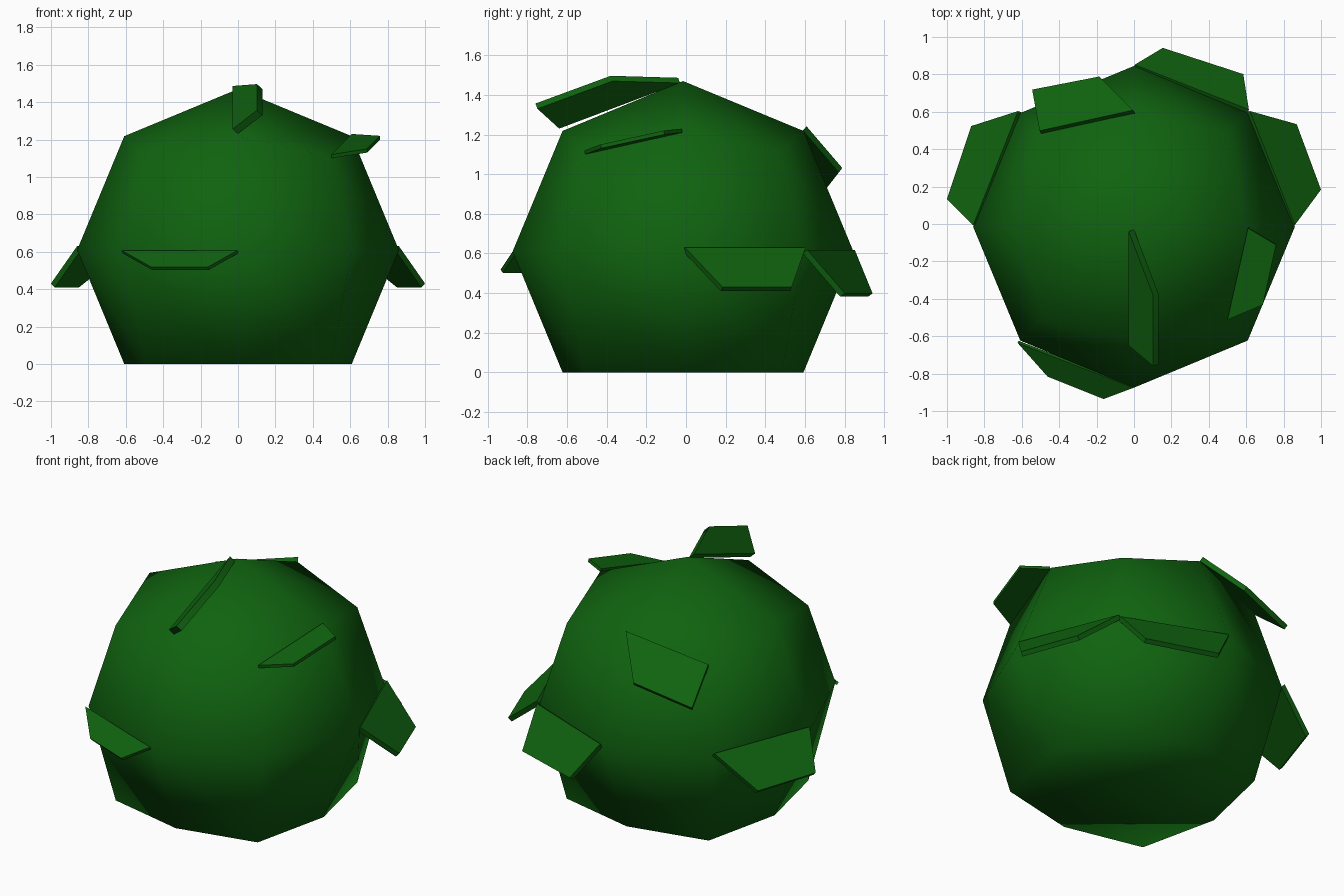
import bpy, bmesh
from mathutils import Vector

cube = bpy.data.objects.get("Cube")
if cube:
    bpy.data.objects.remove(cube, do_unlink=True)

green = bpy.data.materials.new("leaf green")
green.use_nodes = True
color = (0.005, 0.125, 0.005, 1)
green.diffuse_color = color
bsdf = green.node_tree.nodes["Principled BSDF"]
bsdf.inputs["Base Color"].default_value = color
bsdf.inputs["Roughness"].default_value = 0.9


def make_object(name, bm):
    """Turn a bmesh into a smooth shaded green object."""
    bmesh.ops.recalc_face_normals(bm, faces=bm.faces)
    for f in bm.faces:
        f.smooth = True
    mesh = bpy.data.meshes.new(name)
    bm.to_mesh(mesh)
    bm.free()
    mesh.materials.append(green)
    obj = bpy.data.objects.new(name, mesh)
    bpy.context.collection.objects.link(obj)
    return obj


# Bush body: a subdivided cube rounded to a ball, its underside flattened
RADIUS, CENTER = 0.86, Vector((0, -0.015, 0.61))
bm = bmesh.new()
bmesh.ops.create_cube(bm, size=2)
bmesh.ops.subdivide_edges(bm, edges=bm.edges[:], cuts=1, use_grid_fill=True)
for v in bm.verts:
    v.co = v.co.normalized() * RADIUS + CENTER
    if v.co.z < 0.3:
        v.co.z = 0
make_object("bush_body", bm)


# Leaves: thin flaps, two corners on a body edge and two free corners
def leaf(name, corners, thickness=0.03, offset=0):
    bm = bmesh.new()
    face = bm.faces.new([bm.verts.new(c) for c in corners])
    face.normal_update()
    if face.normal.z < 0:
        face.normal_flip()
    normal = face.normal.copy()
    for v in bm.verts:
        v.co += normal * thickness * (offset - 1) / 2
    top = bmesh.ops.extrude_face_region(bm, geom=[face], use_keep_orig=True)["geom"]
    for v in top:
        if isinstance(v, bmesh.types.BMVert):
            v.co += normal * thickness
    obj = make_object(name, bm)
    obj.data.set_sharp_from_angle(angle=0.8)


leaf("top_leaf", [(0, -.03, 1.46), (0, -.64, 1.23), (.13, -.75, 1.33), (.13, -.37, 1.47)], 0.04, 1)
leaf("front_leaf", [(-.62, -.63, .6), (0, -.87, .6), (-.16, -.93, .51), (-.46, -.81, .51)], 0.02)
leaf("left_leaf", [(.85, -.01, .62), (.61, .6, .62), (.86, .53, .42), (.99, .18, .42)])
leaf("right_leaf", [(-.85, -.01, .62), (-.61, .6, .62), (-.86, .52, .42), (-.99, .13, .42)])
leaf("back_leaf", [(0, .84, .61), (.61, .6, .61), (.58, .79, .39), (.15, .93, .39)])
leaf("upper_back_leaf", [(0, .6, 1.23), (-.5, .49, 1.11), (-.54, .71, .93), (-.18, .78, 1.02)])
leaf("upper_left_leaf", [(.61, -.02, 1.22), (.5, -.51, 1.11), (.69, -.43, 1.14), (.76, -.11, 1.21)], 0.02)
